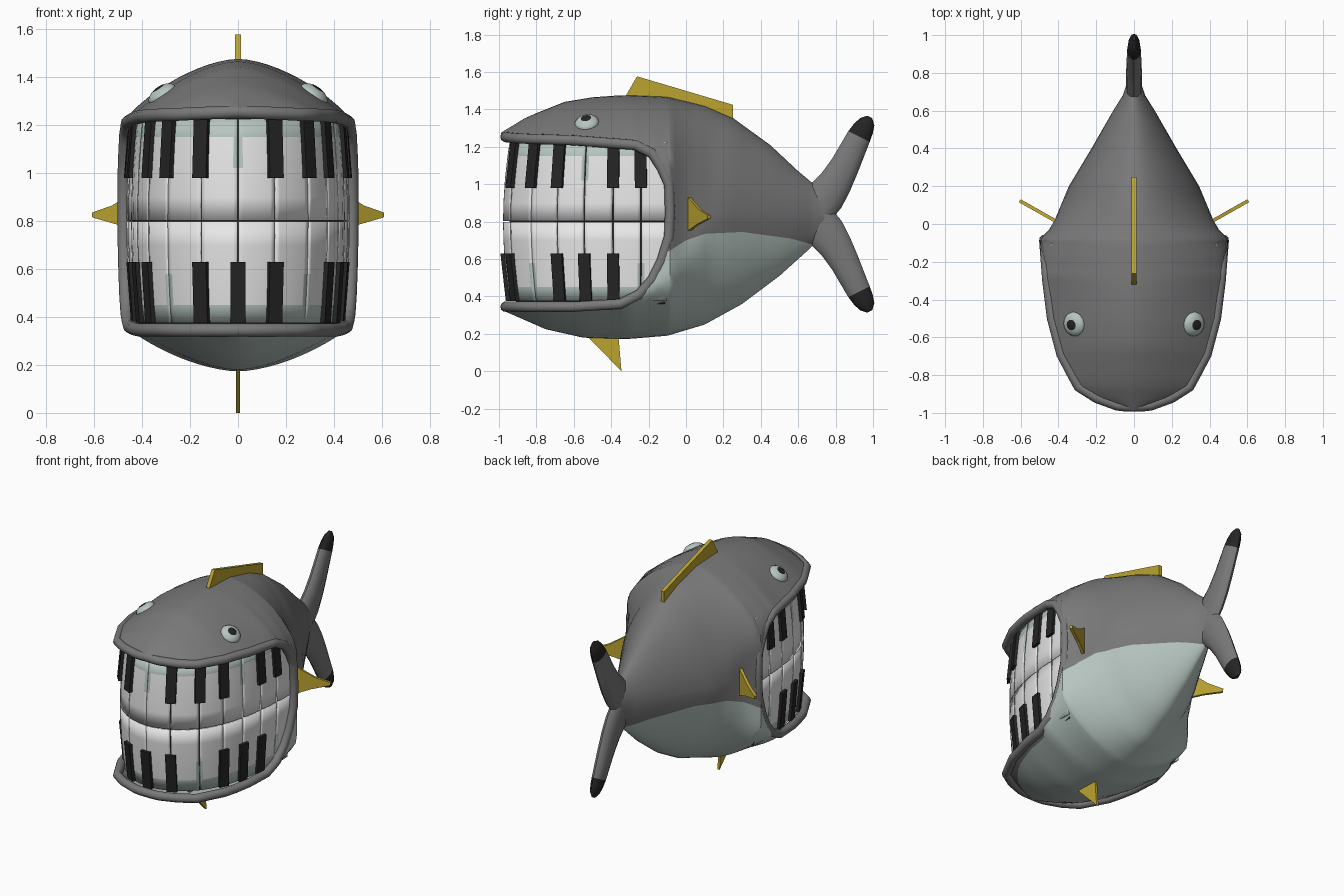
import bpy, bmesh, math
from mathutils import Vector, Matrix

if "Cube" in bpy.data.objects:
    bpy.data.objects.remove(bpy.data.objects["Cube"])


def material(name, rgb):
    m = bpy.data.materials.new(name)
    m.diffuse_color = (*rgb, 1)
    m.use_nodes = True
    m.node_tree.nodes["Principled BSDF"].inputs["Base Color"].default_value = m.diffuse_color
    return m


GREY = material("body grey", (0.19, 0.19, 0.19))
PALE = material("pale belly", (0.47, 0.56, 0.53))
WHITE = material("tooth white", (0.8, 0.8, 0.8))
BLACK = material("key black", (0.018, 0.018, 0.018))
GOLD = material("fin yellow", (0.50, 0.37, 0.03))


def make(name, verts, faces, mats, idx=None, smooth=True, merge=0.0005):
    me = bpy.data.meshes.new(name)
    me.from_pydata([tuple(v) for v in verts], [], faces)
    for m in mats:
        me.materials.append(m)
    if idx:
        me.polygons.foreach_set("material_index", idx)
    bm = bmesh.new()
    bm.from_mesh(me)
    bmesh.ops.remove_doubles(bm, verts=bm.verts, dist=merge)
    bmesh.ops.recalc_face_normals(bm, faces=bm.faces)
    bm.to_mesh(me)
    bm.free()
    ob = bpy.data.objects.new(name, me)
    bpy.context.collection.objects.link(ob)
    if smooth:
        bpy.ops.object.select_all(action='DESELECT')
        ob.select_set(True)
        bpy.context.view_layer.objects.active = ob
        bpy.ops.object.shade_smooth_by_angle(angle=math.radians(40))
    return ob


def lerp_keys(keys, y):
    if y <= keys[0][0]:
        return keys[0][1]
    for (a, u), (b, v) in zip(keys, keys[1:]):
        if y <= b:
            return u + (v - u) * (y - a) / (b - a)
    return keys[-1][1]


# Body profiles along y: half width, crown, keel, mouth edges, belly line
WIDTH = [(-.99, .02), (-.96, .11), (-.92, .22), (-.86, .315), (-.69, .405), (-.5, .455), (-.3, .48),
         (-.08, .497), (-.03, .45), (.02, .42), (.2, .345), (.4, .225), (.6, .11), (.68, .06), (.74, .04)]
CROWN = [(-.99, 1.275), (-.85, 1.36), (-.65, 1.44), (-.5, 1.465), (-.33, 1.477), (-.1, 1.468), (.1, 1.42),
         (.25, 1.355), (.45, 1.21), (.6, 1.07), (.66, 1.02), (.74, .95)]
KEEL = [(-.99, .33), (-.75, .225), (-.55, .18), (-.32, .172), (-.1, .19), (.1, .25), (.3, .36),
        (.5, .51), (.65, .645), (.74, .73)]
LIP_UP = [(-.99, 1.255), (-.9, 1.245), (-.6, 1.235), (-.27, 1.21), (-.18, 1.165), (-.13, 1.09),
          (-.09, 1.0), (-.085, .85)]
LIP_LOW = [(-.99, .345), (-.6, .345), (-.35, .36), (-.25, .41), (-.18, .49), (-.13, .59),
           (-.09, .72), (-.085, .85)]
BELLY = [(-.99, .315), (-.35, .33), (-.25, .40), (-.11, .63), (0, .70), (.1, .735), (.3, .745),
         (.56, .71), (.74, .66)]
SHOULDER_UP = [(-.2, 1.19), (-.08, 1.1), (.15, .86)]
SHOULDER_LOW = [(-.3, .37), (-.08, .5), (.15, .84)]
ROUND = [(-.4, 1.0), (0, .62)]
STATIONS = [-.99, -.975, -.96, -.94, -.92, -.89, -.86, -.8, -.75, -.69, -.65, -.6, -.55, -.5, -.42, -.35, -.3,
            -.27, -.25, -.22, -.18, -.155, -.13, -.11, -.09, -.085, -.06, -.03, 0, .02, .06, .1, .15, .2,
            .25, .3, .35, .4, .45, .5, .55, .6, .65, .68, .74]


def half_x(y, z):
    zt, zb = lerp_keys(CROWN, y), lerp_keys(KEEL, y)
    a = min(lerp_keys(SHOULDER_UP, y), zt - .02)
    if y < -.2:
        a = min(lerp_keys(LIP_UP, y), zt - .005)
    b = max(lerp_keys(SHOULDER_LOW, y), zb + .005)
    f = (z - a) / (zt - a) if z > a else (b - z) / (b - zb) if z < b else 0
    f = min(max(f, 0), 1)
    return lerp_keys(WIDTH, y) * (1 - f ** (1 / lerp_keys(ROUND, y))) ** (1 / 1.7)


# Body: upper shell, lower flank and belly, lofted and mirrored
verts, faces, idx = [], [], []
N = 12
for side in (1, -1):
    for part in range(3):
        base = len(verts)
        for y in STATIONS:
            zt, zb, zu, zl = (lerp_keys(k, y) for k in (CROWN, KEEL, LIP_UP, LIP_LOW))
            zl = max(zl, zb + .012)
            bl = max(min(lerp_keys(BELLY, y), zl - .008), zb + .003)
            for i in range(N + 1):
                s = i / N
                z = (zt + (zu - zt) * s ** 1.7, zl + (bl - zl) * s, zb + (bl - zb) * (1 - s) ** 1.7)[part]
                verts.append((side * half_x(y, z), y, z))
        for j in range(len(STATIONS) - 1):
            for i in range(N):
                k = base + j * (N + 1) + i
                faces.append((k, k + 1, k + N + 2, k + N + 1))
                idx.append(1 if part == 2 else 0)
make("body", verts, faces, [GREY, PALE], idx)

# Lip: round tube along the mouth edge
ys = [y for y in STATIONS if y <= -.085]
right = [(max(lerp_keys(WIDTH, y) - .022, .01), max(y, -.965), lerp_keys(LIP_UP, y)) for y in ys]
right += [(max(lerp_keys(WIDTH, y) - .022, .01), max(y, -.965), lerp_keys(LIP_LOW, y)) for y in ys[-2::-1]]


def tube(name, path, radii, mats, ring_mat=None, n=12):
    """Sweep an ellipse (x radius, in-plane radius) along a path."""
    vs, fs, ids = [], [], []
    for k, p in enumerate(path):
        t = (Vector(path[min(k + 1, len(path) - 1)]) - Vector(path[max(k - 1, 0)])).normalized()
        u = Vector((1, 0, 0))
        if abs(t.x) > .6:
            u = Vector((0, 0, 1))
        u = (u - t * u.dot(t)).normalized()
        w = t.cross(u)
        for i in range(n):
            a = 2 * math.pi * i / n
            vs.append(Vector(p) + u * radii[k][0] * math.cos(a) + w * radii[k][1] * math.sin(a))
    for k in range(len(path) - 1):
        for i in range(n):
            j = (i + 1) % n
            fs.append((k * n + i, k * n + j, k * n + n + j, k * n + n + i))
            ids.append(ring_mat[k] if ring_mat else 0)
    fs += [tuple(range(n)), tuple(range(len(vs) - n, len(vs)))]
    ids += [ring_mat[0], ring_mat[-1]] if ring_mat else [0, 0]
    return make(name, vs, fs, mats, ids, merge=1e-5)


cu = bpy.data.curves.new("lip_path", 'CURVE')
cu.dimensions, cu.bevel_depth, cu.bevel_resolution = '3D', .028, 3
loop = right + [(-x, y, z) for x, y, z in reversed(right)]
sp = cu.splines.new('POLY')
sp.points.add(len(loop) - 1)
for pt, co in zip(sp.points, loop):
    pt.co = (*co, 1)
sp.use_cyclic_u = True
tmp = bpy.data.objects.new("lip_path", cu)
me = bpy.data.meshes.new_from_object(tmp)
make("lip", [v.co.copy() for v in me.vertices], [tuple(p.vertices) for p in me.polygons], [GREY])
bpy.data.objects.remove(tmp)

# Teeth: curved wall of panels following the jaw plan
PLAN = [(0, -.978), (.155, -.94), (.295, -.83), (.375, -.69), (.42, -.545), (.445, -.39), (.458, -.24), (.462, -.09)]


def jaw(x, y, z, out=0):
    k = 1 - .05 * ((z - .8) / .42) ** 2 + out
    return (x * k, -.3 + (y + .3) * k, z)


for name, flip in (("upper_teeth", 1), ("lower_teeth", -1)):
    zs = [.8 + flip * d for d in (.003, .1, .22, .35, .425)]
    cols = [.015, .13, .5, .87, .985]
    verts, faces, idx = [], [], []
    for side in (1, -1):
        for p, q in zip(PLAN, PLAN[1:]):
            base = len(verts)
            for z in zs:
                for c in cols:
                    x, y = p[0] + (q[0] - p[0]) * c, p[1] + (q[1] - p[1]) * c
                    x, y, z2 = jaw(x, y, z, .012 * (1 - (2 * c - 1) ** 2))
                    verts.append((side * x, y, z2))
            for r in range(4):
                for c in range(4):
                    k = base + r * 5 + c
                    quad = (k, k + 1, k + 6, k + 5)
                    faces.append(quad if side * flip > 0 else quad[::-1])
                    idx.append(1 if r == 3 or (c in (0, 3) and r == 2) else 0)
    ob = make(name, verts, faces, [WHITE, PALE], idx)
    ob.modifiers.new("thickness", 'SOLIDIFY').thickness = .012

# Dark mouth wall behind the teeth
wall = [(-x, y) for x, y in PLAN[:0:-1]] + PLAN
zs = [.36, .58, .8, 1.02, 1.235]
verts = [jaw(x, y, z, -.05) for z in zs for x, y in wall]
n = len(wall)
make("mouth_wall", verts, [(r * n + i, r * n + i + 1, r * n + n + i + 1, r * n + n + i)
                           for r in range(4) for i in range(n - 1)], [BLACK])

# Black keys over the tooth joints
for name, joints, z0, z1 in (("upper_black_keys", (1, 2, 3, 5, 6), .98, 1.225),
                             ("lower_black_keys", (0, 1, 3, 4, 5), .375, .63)):
    verts, faces = [], []
    for i in joints:
        a = Vector(PLAN[i - 1]) if i else Vector((-.155, -.94))
        t = (Vector(PLAN[i + 1]) - a).normalized()
        nrm = Vector((t.y, -t.x))
        for side in ((1, -1) if i else (1,)):
            k = len(verts)
            for z in (z0, z1):
                c = Vector(jaw(*PLAN[i], z)[:2])
                for u, d in ((-.032, -.015), (.032, -.015), (.032, .02), (-.032, .02)):
                    v = c + t * u + nrm * d
                    verts.append((side * v.x, v.y, z))
            faces += [tuple(k + j for j in f) for f in ((0, 1, 2, 3), (4, 5, 6, 7), (0, 1, 5, 4),
                                                       (1, 2, 6, 5), (2, 3, 7, 6), (3, 0, 4, 7))]
    make(name, verts, faces, [BLACK], smooth=False, merge=1e-6)

# Forked tail with black tips
for name, s in (("tail_upper", 1), ("tail_lower", -1)):
    path = [(0, y, .84 + s * h) for y, h in ((.66, -.03), (.745, .095), (.80, .17), (.85, .26), (.925, .415),
                                             (.95, .46), (.97, .495), (.982, .52))]
    radii = [(.04, .09), (.042, .105), (.042, .09), (.04, .078), (.036, .064), (.032, .056), (.024, .042), (.008, .015)]
    tube(name, path, radii, [GREY, BLACK], [0, 0, 0, 0, 1, 1, 1])


# Thin yellow fins
def fin(name, pts, half):
    pts = [Vector(p) for p in pts]
    nrm = (pts[1] - pts[0]).cross(pts[2] - pts[0]).normalized() * half
    n = len(pts)
    faces = [tuple(range(n)), tuple(range(n, 2 * n))]
    faces += [(i, (i + 1) % n, n + (i + 1) % n, n + i) for i in range(n)]
    make(name, [p + nrm for p in pts] + [p - nrm for p in pts], faces, [GOLD], smooth=False)


fin("dorsal_fin", [(0, -.335, 1.45), (0, -.262, 1.577), (0, .25, 1.425), (0, .25, 1.34), (0, 0, 1.42)], .012)
fin("belly_fin", [(0, -.54, .2), (0, -.345, 0), (0, -.362, .2)], .008)
for name, s in (("right_fin", 1), ("left_fin", -1)):
    fin(name, [(s * .405, .01, .94), (s * .52, .075, .865), (s * .605, .123, .835), (s * .603, .122, .815),
               (s * .5, .064, .785), (s * .405, .01, .745)], .009)

# Eyes: flattened balls with a dark pupil
for name, s in (("right_eye", 1), ("left_eye", -1)):
    bm = bmesh.new()
    bmesh.ops.create_uvsphere(bm, u_segments=20, v_segments=14, radius=1)
    for f in bm.faces:
        f.smooth = True
        f.material_index = 1 if f.calc_center_median().z > .89 else 0
    axis = Vector((s * .55, -.15, .82)).to_track_quat('Z', 'Y').to_matrix().to_4x4()
    bm.transform(Matrix.Translation((s * .315, -.53, 1.327)) @ axis @ Matrix.Diagonal((.065, .065, .036, 1)))
    me = bpy.data.meshes.new(name)
    bm.to_mesh(me)
    bm.free()
    me.materials.append(PALE)
    me.materials.append(BLACK)
    bpy.context.collection.objects.link(bpy.data.objects.new(name, me))
